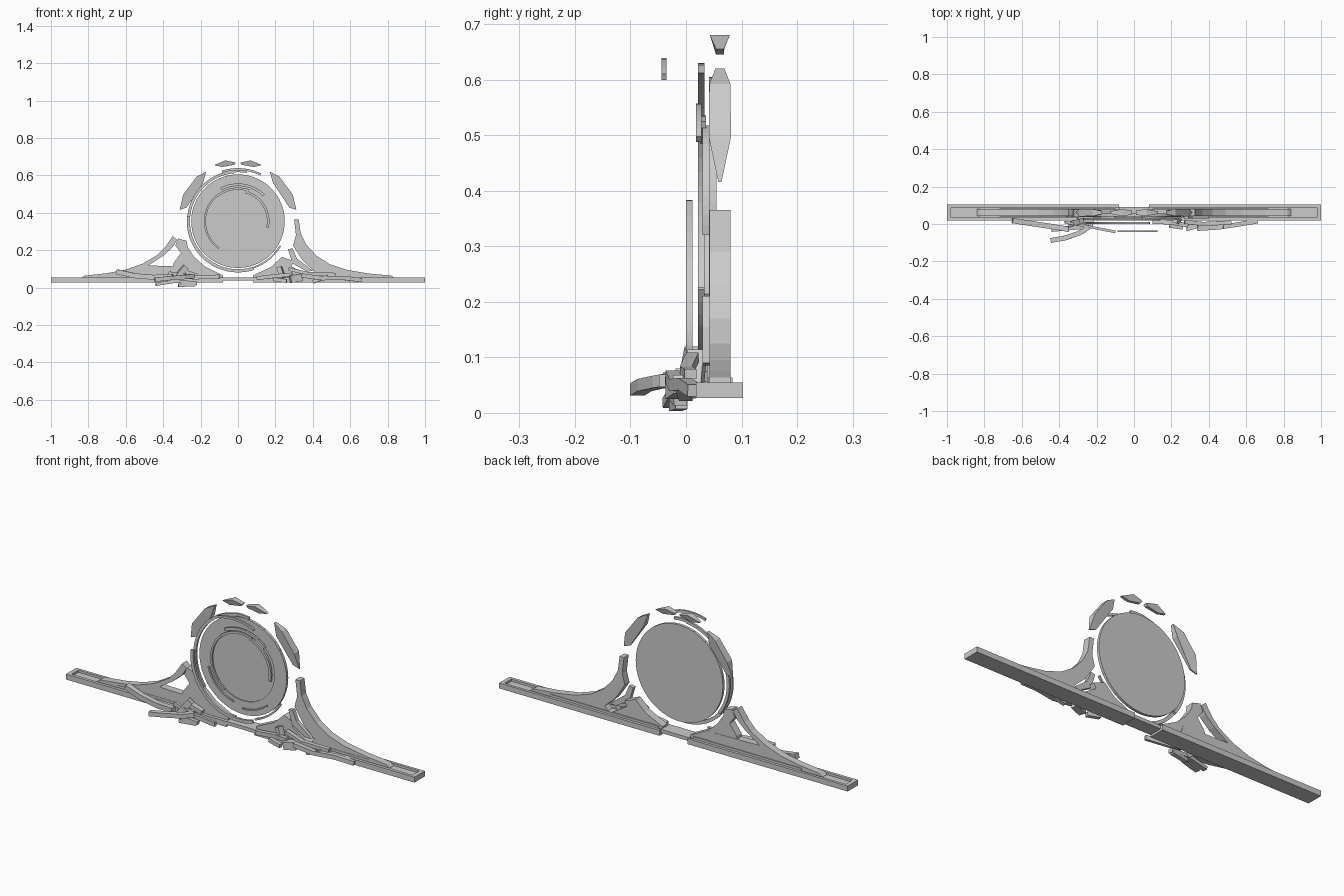
import bpy, bmesh, math
from mathutils import Vector

stone = bpy.data.materials.new("grey_stone")
stone.diffuse_color = (0.6, 0.6, 0.6, 1)
CZ = 0.355  # height of the disc centre


def finish(name, bm):
    bmesh.ops.recalc_face_normals(bm, faces=bm.faces)
    me = bpy.data.meshes.new(name)
    bm.to_mesh(me)
    bm.free()
    me.materials.append(stone)
    ob = bpy.data.objects.new(name, me)
    bpy.context.collection.objects.link(ob)
    return ob


def slab(name, pts, y, half, mirror=1):
    """Extrude an x-z outline along y; half may be one depth or one per point."""
    hs = half if isinstance(half, list) else [half] * len(pts)
    bm = bmesh.new()
    f = [bm.verts.new((mirror * x, y - h, z)) for (x, z), h in zip(pts, hs)]
    b = [bm.verts.new((mirror * x, y + h, z)) for (x, z), h in zip(pts, hs)]
    n = len(pts)
    bm.faces.new(f)
    bm.faces.new(b[::-1])
    for i in range(n):
        j = (i + 1) % n
        bm.faces.new((f[i], b[i], b[j], f[j]))
    return finish(name, bm)


def arc_pts(r, a0, a1, n):
    return [(r * math.cos(math.radians(a0 + (a1 - a0) * i / n)),
             CZ + r * math.sin(math.radians(a0 + (a1 - a0) * i / n))) for i in range(n + 1)]


def arc(name, r0, r1, a0, a1, y0, y1):
    """Broken ring piece, swept between two angles."""
    n = max(4, int(abs(a1 - a0) / 6))
    pts = arc_pts(r1, a0, a1, n) + arc_pts(r0, a1, a0, n)
    return slab(name, pts, (y0 + y1) / 2, (y1 - y0) / 2)


def box(name, x0, x1, y0, y1, z0, z1):
    return slab(name, [(x0, z0), (x1, z0), (x1, z1), (x0, z1)], (y0 + y1) / 2, (y1 - y0) / 2)


def bar(name, path, w, h):
    """Rubble beam: rectangular section swept along a few points."""
    bm = bmesh.new()
    P = [Vector(p) for p in path]
    rings = []
    for i, p in enumerate(P):
        d = (P[min(i + 1, len(P) - 1)] - P[max(i - 1, 0)]).normalized()
        s = d.cross(Vector((0, 0, 1))).normalized()
        u = s.cross(d)
        rings.append([bm.verts.new(p + s * a * w / 2 + u * b * h / 2)
                      for a, b in ((-1, -1), (1, -1), (1, 1), (-1, 1))])
    for a, b in zip(rings, rings[1:]):
        for k in range(4):
            bm.faces.new((a[k], a[(k + 1) % 4], b[(k + 1) % 4], b[k]))
    bm.faces.new(rings[0])
    bm.faces.new(rings[-1][::-1])
    return finish(name, bm)


# Base trays with raised rims, joined by a thinner middle slab
for s, side in ((-1, "left"), (1, "right")):
    xa, xb = sorted((s * 0.08, s * 1.0))
    box(side + "_tray_floor", xa, xb, 0.018, 0.103, 0.027, 0.043)
    box(side + "_tray_front_rim", xa, xb, 0.018, 0.034, 0.043, 0.055)
    box(side + "_tray_back_rim", xa, xb, 0.089, 0.103, 0.043, 0.055)
    ea, eb = sorted((s * 0.978, s * 1.0))
    box(side + "_tray_end_rim", ea, eb, 0.034, 0.089, 0.043, 0.055)
    pa, pb = sorted((s * 0.1, s * 0.72))
    box(side + "_plinth", pa, pb, 0.04, 0.084, 0.043, 0.064)
box("middle_slab", -0.08, 0.08, 0.02, 0.09, 0.037, 0.055)

# Portal disc with a recessed centre
slab("disc_back", arc_pts(0.25, 0, 354.375, 63), 0.051, 0.004)
arc("disc_border", 0.18, 0.25, 0, 360, 0.041, 0.048)

# Broken rings around and on the disc
arc("upper_left_ring", 0.257, 0.272, 95, 217, 0.022, 0.033)
arc("lower_ring", 0.257, 0.274, 174, 288, 0.0, 0.012)
arc("lower_right_ring", 0.257, 0.266, 288, 330, 0.022, 0.033)
arc("top_ring_chip", 0.262, 0.275, 80, 98, 0.022, 0.033)
arc("floating_arc", 0.272, 0.284, 64, 108, -0.044, -0.035)
arc("inner_right_arc", 0.155, 0.168, -12, 75, 0.03, 0.041)
arc("inner_left_arc", 0.172, 0.182, 125, 235, 0.032, 0.041)
arc("inner_lower_arc", 0.198, 0.206, 195, 255, 0.034, 0.041)
arc("inner_top_arc", 0.188, 0.202, 45, 118, 0.018, 0.028)
arc("inner_crown_arc", 0.168, 0.18, 70, 130, 0.026, 0.036)
arc("inner_low_right_arc", 0.215, 0.222, 270, 310, 0.034, 0.041)

# Floating cut stones above the disc
for s, side in ((-1, "left"), (1, "right")):
    slab(side + "_side_stone",
         [(0.17, 0.62), (0.222, 0.592), (0.293, 0.497), (0.312, 0.416), (0.275, 0.428), (0.187, 0.56)],
         0.061, [0.008, 0.019, 0.02, 0.003, 0.004, 0.016], s)
    slab(side + "_top_stone",
         [(0.128, 0.655), (0.068, 0.68), (0.012, 0.668), (0.02, 0.656), (0.085, 0.645)],
         0.061, [0.007, 0.018, 0.012, 0.008, 0.007], s)

# Sweeping buttresses: tall right one, broken left one
slab("right_buttress",
     [(0.30, 0.365), (0.325, 0.365), (0.335, 0.29), (0.365, 0.23), (0.42, 0.17), (0.49, 0.125),
      (0.58, 0.095), (0.70, 0.075), (0.82, 0.064), (0.84, 0.05), (0.38, 0.05), (0.41, 0.085),
      (0.35, 0.14), (0.31, 0.20), (0.295, 0.225), (0.31, 0.28)], 0.061, 0.019)
slab("left_buttress",
     [(-0.35, 0.275), (-0.325, 0.255), (-0.35, 0.215), (-0.40, 0.17), (-0.48, 0.118), (-0.22, 0.112),
      (-0.20, 0.05), (-0.84, 0.05), (-0.82, 0.064), (-0.70, 0.077), (-0.60, 0.096), (-0.51, 0.128),
      (-0.43, 0.175), (-0.39, 0.215)], 0.061, 0.019)
slab("left_inner_support",
     [(-0.32, 0.262), (-0.275, 0.25), (-0.268, 0.215), (-0.235, 0.165), (-0.18, 0.115), (-0.08, 0.065),
      (-0.08, 0.05), (-0.36, 0.05), (-0.345, 0.13), (-0.305, 0.185), (-0.335, 0.225)], 0.058, 0.02)
slab("right_inner_support",
     [(0.235, 0.165), (0.30, 0.14), (0.285, 0.115), (0.39, 0.05), (0.08, 0.05), (0.08, 0.065),
      (0.18, 0.112)], 0.058, 0.02)
slab("right_fallen_strip",
     [(0.268, 0.205), (0.292, 0.21), (0.315, 0.155), (0.40, 0.09), (0.37, 0.085), (0.29, 0.13)], 0.04, 0.01)

# Fallen rubble in front of the base
rubble = [
    ("left_long_beam", [(-0.65, 0.018, 0.085), (-0.55, 0.003, 0.063), (-0.45, -0.012, 0.055), (-0.35, -0.028, 0.06)], 0.028, 0.026),
    ("left_front_beam", [(-0.445, -0.088, 0.042), (-0.37, -0.075, 0.05), (-0.29, -0.048, 0.056), (-0.24, -0.015, 0.062)], 0.026, 0.022),
    ("left_thin_beam", [(-0.37, 0.01, 0.075), (-0.24, -0.015, 0.055), (-0.10, -0.042, 0.058)], 0.014, 0.022),
    ("left_low_beam", [(-0.44, -0.03, 0.018), (-0.33, -0.02, 0.035), (-0.22, -0.01, 0.022)], 0.024, 0.018),
    ("left_leaning_block", [(-0.34, 0.0, 0.035), (-0.28, 0.015, 0.11)], 0.03, 0.03),
    ("left_chip", [(-0.32, -0.02, 0.012), (-0.23, -0.008, 0.016)], 0.022, 0.018),
    ("left_upper_chip", [(-0.30, 0.022, 0.09), (-0.22, 0.026, 0.065)], 0.03, 0.02),
    ("right_long_beam", [(0.34, -0.025, 0.065), (0.45, -0.018, 0.05), (0.56, -0.002, 0.052), (0.66, 0.015, 0.04)], 0.024, 0.022),
    ("right_upper_beam", [(0.27, 0.012, 0.10), (0.37, 0.0, 0.075), (0.52, 0.008, 0.07)], 0.022, 0.018),
    ("right_block", [(0.28, -0.02, 0.045), (0.34, -0.005, 0.055)], 0.036, 0.04),
    ("right_inner_beam", [(0.10, 0.012, 0.05), (0.20, 0.008, 0.062), (0.29, -0.008, 0.07)], 0.022, 0.02),
    ("right_low_chip", [(0.19, -0.01, 0.045), (0.26, -0.02, 0.035)], 0.02, 0.02),
    ("right_leaning_chip", [(0.24, 0.015, 0.05), (0.22, 0.02, 0.11)], 0.03, 0.025),
    ("right_outer_chip", [(0.40, 0.0, 0.03), (0.48, -0.012, 0.06)], 0.024, 0.018),
]
for name, path, w, h in rubble:
    bar(name, path, w, h)
